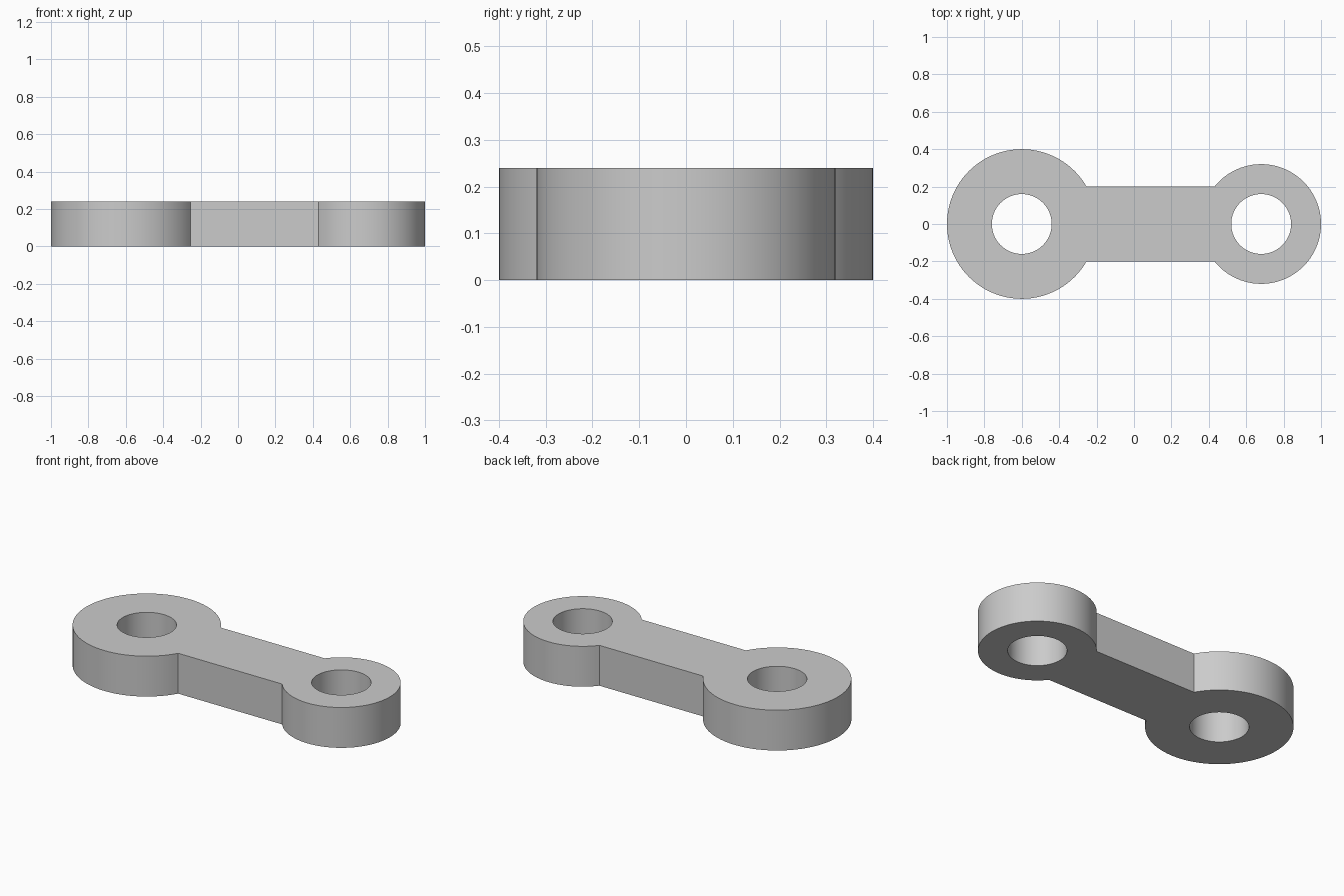
import bpy, bmesh
from math import asin, cos, sin, pi, radians
from mathutils import Vector

if "Cube" in bpy.data.objects:
    bpy.data.objects.remove(bpy.data.objects["Cube"], do_unlink=True)

HEIGHT = 0.24
BAR_HALF = 0.2
HOLE_R = 0.16
BIG_X, BIG_R = -0.6, 0.4
SMALL_X, SMALL_R = 0.68, 0.32


def arc(cx, r, start, end, steps):
    """Points along a circular arc, both ends included."""
    angles = [start + (end - start) * i / steps for i in range(steps + 1)]
    return [(cx + r * cos(a), r * sin(a), 0) for a in angles]


def add_loop(bm, points):
    verts = [bm.verts.new(p) for p in points]
    for a, b in zip(verts, verts[1:] + verts[:1]):
        bm.edges.new((a, b))


bm = bmesh.new()

# Outer outline: two round ends joined by a straight bar
big = asin(BAR_HALF / BIG_R)
small = asin(BAR_HALF / SMALL_R)
add_loop(bm, arc(BIG_X, BIG_R, big, 2 * pi - big, 80)
         + arc(SMALL_X, SMALL_R, small - pi, pi - small, 72))

# Pin holes
for cx in (BIG_X, SMALL_X):
    add_loop(bm, arc(cx, HOLE_R, 0, 2 * pi, 64)[:-1])

# Fill the profile and extrude it to full thickness
bmesh.ops.triangle_fill(bm, use_beauty=True, edges=bm.edges[:], normal=Vector((0, 0, 1)))
base = bm.faces[:]
top = bmesh.ops.extrude_face_region(bm, geom=base, use_keep_orig=True)
bmesh.ops.translate(bm, vec=(0, 0, HEIGHT),
                    verts=[g for g in top["geom"] if isinstance(g, bmesh.types.BMVert)])
bmesh.ops.recalc_face_normals(bm, faces=bm.faces[:])

mesh = bpy.data.meshes.new("link_arm")
bm.to_mesh(mesh)
bm.free()
link = bpy.data.objects.new("link_arm", mesh)
bpy.context.collection.objects.link(link)

# Plain grey material
grey = bpy.data.materials.new("light_grey")
grey.use_nodes = True
colour = (0.6, 0.6, 0.6, 1)
grey.diffuse_color = colour
grey.node_tree.nodes["Principled BSDF"].inputs["Base Color"].default_value = colour
mesh.materials.append(grey)

# Smooth round walls, sharp rims and bar corners
bpy.ops.object.select_all(action="DESELECT")
link.select_set(True)
bpy.context.view_layer.objects.active = link
bpy.ops.object.shade_smooth_by_angle(angle=radians(30))
